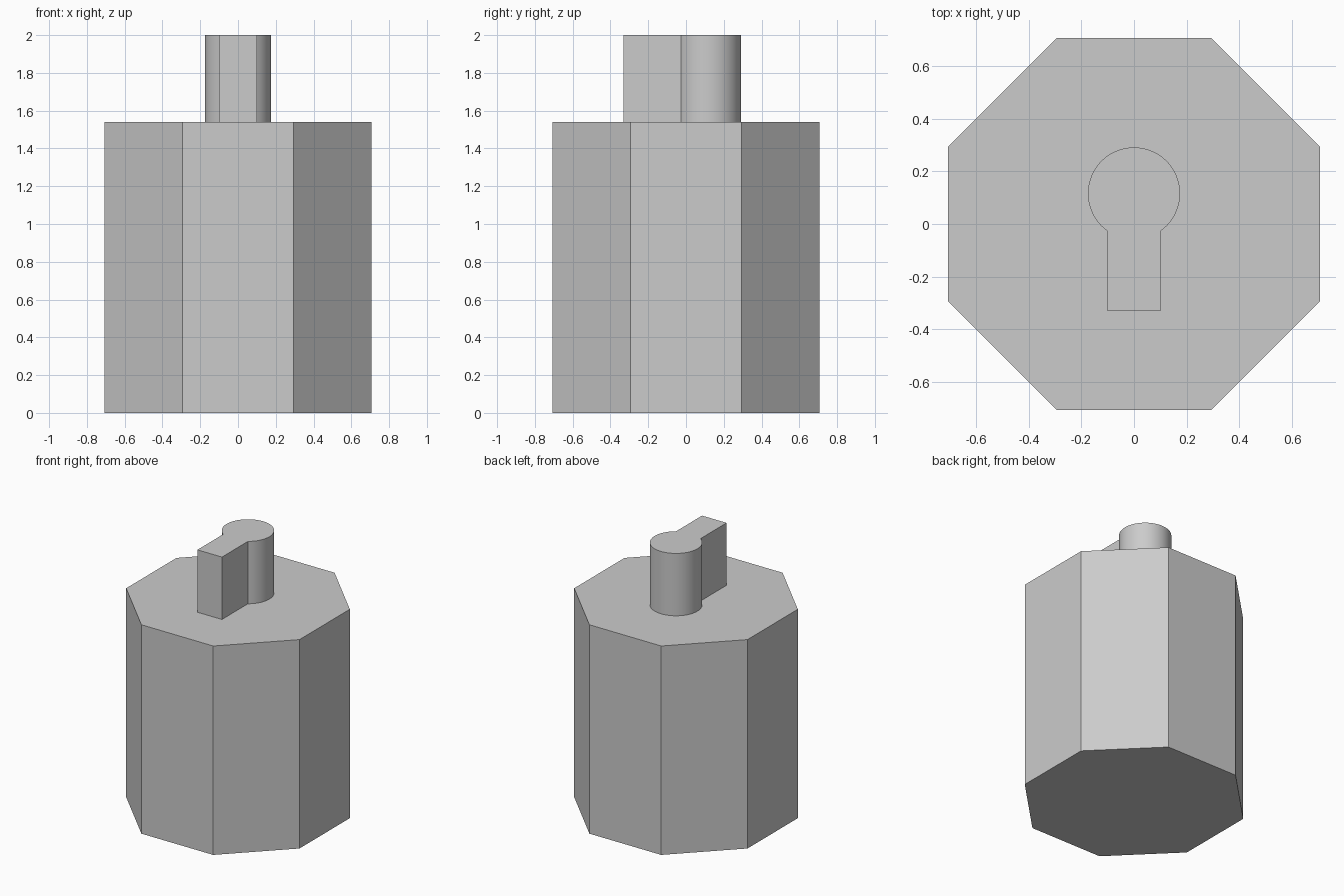
import bpy, bmesh, math

if "Cube" in bpy.data.objects:
    bpy.data.objects.remove(bpy.data.objects["Cube"])

BODY_TOP = 1.54
TOTAL_HEIGHT = 2.0


def extrude_profile(name, points, z0, z1):
    """Closed prism from a counter-clockwise XY outline."""
    bm = bmesh.new()
    base = bm.faces.new([bm.verts.new((x, y, z0)) for x, y in points])
    ext = bmesh.ops.extrude_face_region(bm, geom=[base], use_keep_orig=True)
    verts = [g for g in ext["geom"] if isinstance(g, bmesh.types.BMVert)]
    bmesh.ops.translate(bm, verts=verts, vec=(0, 0, z1 - z0))
    bmesh.ops.recalc_face_normals(bm, faces=bm.faces[:])
    mesh = bpy.data.meshes.new(name)
    bm.to_mesh(mesh)
    bm.free()
    obj = bpy.data.objects.new(name, mesh)
    bpy.context.collection.objects.link(obj)
    return obj


# Octagonal body, flat sides facing the axes
radius = 0.707 / math.cos(math.pi / 8)
octagon = [(radius * math.cos(math.pi / 8 + i * math.pi / 4),
            radius * math.sin(math.pi / 8 + i * math.pi / 4)) for i in range(8)]
extrude_profile("octagonal_body", octagon, 0, BODY_TOP)

# Keyhole-shaped stem: round post joined to a straight bar toward the front
post_r, post_y, half_w, bar_front = 0.175, 0.116, 0.10, -0.33
start = -math.acos(half_w / post_r)
sweep = math.pi - 2 * start
steps = 48
keyhole = [(-half_w, bar_front), (half_w, bar_front)]
for i in range(steps + 1):
    a = start + sweep * i / steps
    keyhole.append((post_r * math.cos(a), post_y + post_r * math.sin(a)))
stem = extrude_profile("keyhole_stem", keyhole, BODY_TOP, TOTAL_HEIGHT)

# Smooth the round post, keep the other edges sharp
bpy.ops.object.select_all(action='DESELECT')
stem.select_set(True)
bpy.context.view_layer.objects.active = stem
bpy.ops.object.shade_smooth_by_angle(angle=math.radians(30))
